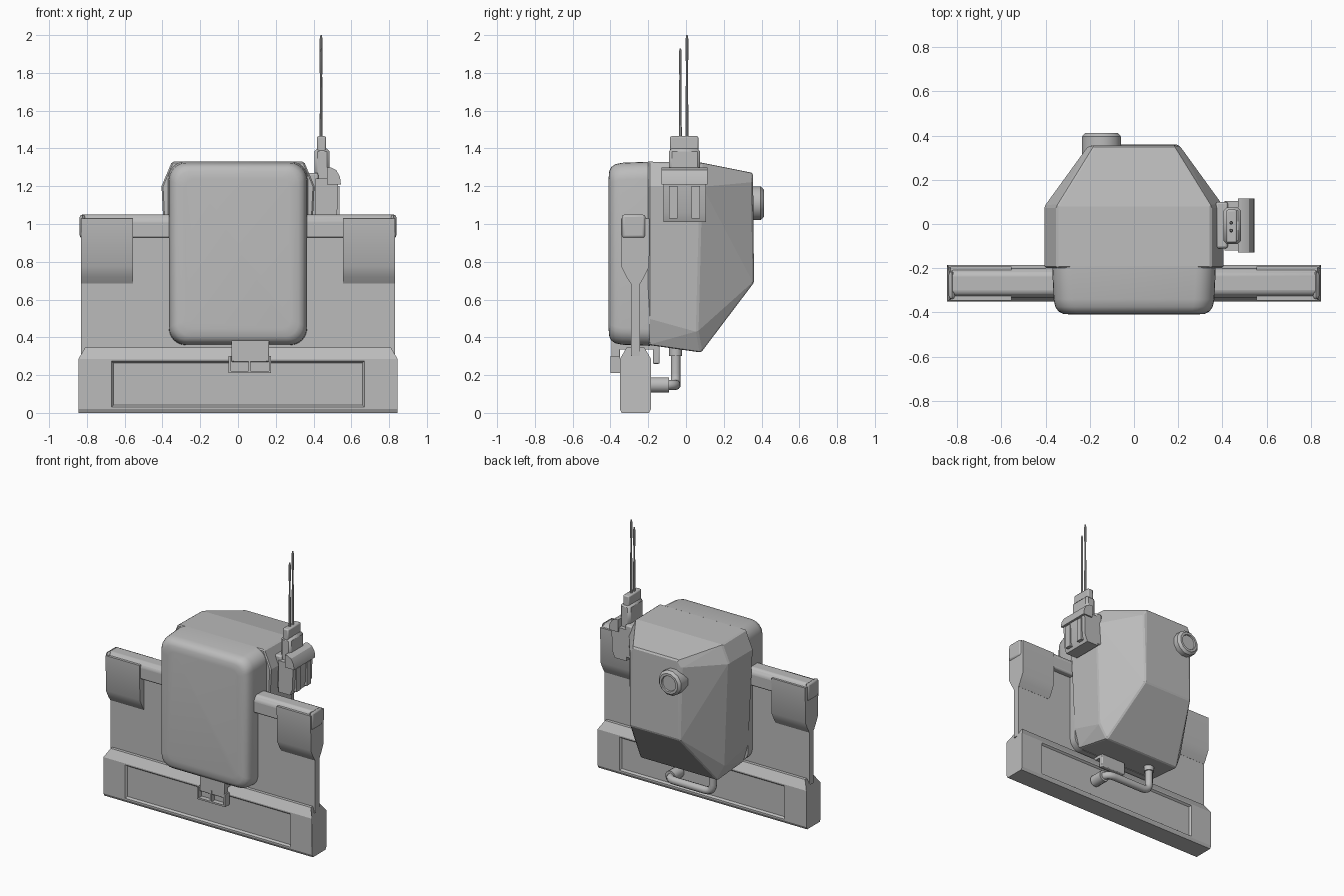
import bpy, bmesh, math
from mathutils import Vector

old = bpy.data.objects.get("Cube")
if old:
    bpy.data.objects.remove(old)

grey = bpy.data.materials.new("light_grey")
grey.use_nodes = True
grey.diffuse_color = (0.5, 0.5, 0.5, 1)
grey.node_tree.nodes["Principled BSDF"].inputs["Base Color"].default_value = (0.5, 0.5, 0.5, 1)


def finish(name, bm, bevel=0, segments=2, smooth=True):
    bmesh.ops.recalc_face_normals(bm, faces=bm.faces)
    mesh = bpy.data.meshes.new(name)
    bm.to_mesh(mesh)
    bm.free()
    mesh.materials.append(grey)
    ob = bpy.data.objects.new(name, mesh)
    bpy.context.collection.objects.link(ob)
    if bevel:
        mod = ob.modifiers.new("bevel", "BEVEL")
        mod.width, mod.segments, mod.limit_method = bevel, segments, "ANGLE"
    if smooth:
        bpy.ops.object.select_all(action="DESELECT")
        ob.select_set(True)
        bpy.context.view_layer.objects.active = ob
        bpy.ops.object.shade_smooth_by_angle(angle=math.radians(32))
    return ob


def loft(name, rings, **kw):
    bm = bmesh.new()
    loops = [[bm.verts.new(p) for p in ring] for ring in rings]
    n = len(loops[0])
    for a, b in zip(loops, loops[1:]):
        for i in range(n):
            bm.faces.new((a[i], a[(i + 1) % n], b[(i + 1) % n], b[i]))
    bm.faces.new(loops[0])
    bm.faces.new(loops[-1])
    return finish(name, bm, **kw)


def along_x(name, profile, x0, x1, **kw):
    """Extrude a (y, z) profile from x0 to x1."""
    return loft(name, [[(x, y, z) for y, z in profile] for x in (x0, x1)], **kw)


def box(name, x0, x1, y0, y1, z0, z1, **kw):
    return along_x(name, [(y0, z0), (y1, z0), (y1, z1), (y0, z1)], x0, x1, **kw)


def round_rect(y, inset, r):
    hw, z0, z1, pts = 0.37 - inset, 0.355 + inset, 1.33 - inset, []
    corners = [(hw - r, z1 - r), (r - hw, z1 - r), (r - hw, z0 + r), (hw - r, z0 + r)]
    for k, (cx, cz) in enumerate(corners):
        for i in range(7):
            a = math.pi / 2 * (k + i / 6)
            pts.append((cx + r * math.cos(a), y, cz + r * math.sin(a)))
    return pts


def rod(name, stations, sides=12, axis="Z", centre=(0, 0, 0)):
    """Turned part: (position, radius) stations along an axis."""
    rings = []
    for t, r in stations:
        ring = []
        for i in range(sides):
            a = 2 * math.pi * (i + 0.5) / sides
            u, v = r * math.cos(a), r * math.sin(a)
            p = (u, v, t) if axis == "Z" else (u, t, v)
            ring.append(Vector(centre) + Vector(p))
        rings.append(ring)
    return loft(name, rings)


# Faceted rear body
bm = bmesh.new()
half = [(0.35, -0.2, 1.33), (0.405, -0.2, 1.2), (0.37, -0.2, 0.5), (0.33, -0.2, 0.36),
        (0.35, 0.08, 1.325), (0.405, 0.08, 1.2), (0.36, 0.06, 0.43), (0.31, 0.08, 0.32),
        (0.18, 0.355, 1.27), (0.21, 0.35, 1.22), (0.2, 0.36, 0.69)]
for x, y, z in half:
    bm.verts.new((x, y, z))
    bm.verts.new((-x, y, z))
bmesh.ops.convex_hull(bm, input=bm.verts)
bmesh.ops.dissolve_limit(bm, angle_limit=0.03, verts=bm.verts, edges=bm.edges)
finish("rear_body", bm, bevel=0.008, segments=1, smooth=False)

# Rounded front cover
loft("front_cover", [round_rect(-0.19, 0, 0.09), round_rect(-0.34, 0.006, 0.09),
                     round_rect(-0.375, 0.014, 0.088), round_rect(-0.395, 0.028, 0.08),
                     round_rect(-0.406, 0.05, 0.07), round_rect(-0.41, 0.09, 0.05)])

# Wide panel with its top bar and end flaps
box("main_panel", -0.83, 0.83, -0.292, -0.243, 0.3, 0.98)
along_x("top_bar", [(-0.335, 0.925), (-0.335, 1.02), (-0.31, 1.05), (-0.225, 1.05),
                    (-0.2, 1.02), (-0.2, 0.925)], -0.83, 0.83, bevel=0.012)
flap = [(-0.293, 0.685), (-0.315, 0.72), (-0.343, 0.775), (-0.345, 1.03),
        (-0.193, 1.03), (-0.195, 0.775), (-0.222, 0.72), (-0.242, 0.685)]
for side, name in ((1, "left"), (-1, "right")):
    along_x(name + "_flap", flap, side * 0.555, side * 0.83)
    box(name + "_bar_cap", side * 0.81, side * 0.838, -0.34, -0.215, 0.925, 1.05, bevel=0.025)

# Base block with recessed front and back
base = [(-0.34, 0), (-0.35, 0.02), (-0.35, 0.285), (-0.315, 0.345), (-0.22, 0.345),
        (-0.185, 0.285), (-0.185, 0.02), (-0.195, 0)]
bm = bmesh.new()
loops = []
for x in (-0.845, -0.68, 0.68, 0.845):
    end = abs(x) > 0.8
    loops.append([bm.verts.new((math.copysign(0.81, x) if end and z > 0.3 else x, y, z)) for y, z in base])
for a, b in zip(loops, loops[1:]):
    for i in range(8):
        bm.faces.new((a[i], a[(i + 1) % 8], b[(i + 1) % 8], b[i]))
bm.faces.new(loops[0])
bm.faces.new(loops[-1])
bmesh.ops.recalc_face_normals(bm, faces=bm.faces)
big = [f for f in bm.faces if abs(f.normal.y) > 0.95 and f.calc_area() > 0.3]
bmesh.ops.inset_individual(bm, faces=big, thickness=0.015)
bmesh.ops.inset_individual(bm, faces=big, thickness=0.015, depth=-0.014)
finish("base_block", bm, smooth=False)

# Clip hanging over the base
box("clip_plate", -0.035, 0.165, -0.395, -0.35, 0.27, 0.4, bevel=0.006)
box("clip_bridge", -0.035, 0.165, -0.37, -0.15, 0.335, 0.37)
box("clip_rear", -0.035, 0.165, -0.175, -0.14, 0.26, 0.36, bevel=0.006)
box("clip_back", -0.04, 0.165, -0.365, -0.35, 0.21, 0.3)
box("clip_sill", -0.05, 0.175, -0.4, -0.35, 0.21, 0.222)
for x in (-0.05, 0.055, 0.163):
    box("clip_rib", x, x + 0.012, -0.4, -0.35, 0.21, 0.3)

# Bent hose from body underside to base
curve = bpy.data.curves.new("hose", "CURVE")
curve.dimensions = "3D"
curve.bevel_depth, curve.bevel_resolution, curve.use_fill_caps = 0.027, 3, True
spline = curve.splines.new("POLY")
path = [Vector(p) for p in ((-0.18, -0.055, 0.36), (-0.18, -0.055, 0.148),
                            (0.19, -0.055, 0.148), (0.19, -0.19, 0.148))]
pts = [path[0]]
for before, corner, after in zip(path, path[1:], path[2:]):
    p0 = corner + (before - corner).normalized() * 0.06
    p2 = corner + (after - corner).normalized() * 0.06
    for i in range(6):
        t = i / 5
        pts.append(p0 * (1 - t) ** 2 + corner * 2 * t * (1 - t) + p2 * t * t)
pts.append(path[-1])
spline.points.add(len(pts) - 1)
for point, p in zip(spline.points, pts):
    point.co = (*p, 1)
curve.materials.append(grey)
bpy.context.collection.objects.link(bpy.data.objects.new("hose", curve))
rod("hose_top_collar", [(0.3, 0.035), (0.36, 0.035)], centre=(-0.18, -0.055, 0))
rod("hose_base_collar", [(-0.19, 0.042), (-0.09, 0.042)], axis="Y", centre=(0.19, 0, 0.148))

# Round cap on the back
rod("rear_cap", [(0.3, 0.092), (0.395, 0.092), (0.412, 0.075), (0.412, 0.058), (0.402, 0.055)],
    sides=12, axis="Y", centre=(-0.147, 0, 1.11))

# Side pack with lid and pads
box("pack_mount", 0.37, 0.425, -0.11, 0.1, 1.03, 1.27, bevel=0.01)
loft("pack_body", [[(0.41, -0.12, z), (x, -0.12, z), (x, 0.105, z), (0.41, 0.105, z)]
                   for z, x in ((1.01, 0.505), (1.06, 0.525), (1.24, 0.53))])
for y in (-0.09, 0.03):
    box("pack_pad", 0.5, 0.537, y, y + 0.045, 1.03, 1.2)
lid = [(0.47, 1.21), (0.545, 1.21), (0.54, 1.25), (0.52, 1.285), (0.49, 1.3), (0.47, 1.3)]
loft("pack_lid", [[(x, y, z) for x, z in lid] for y in (-0.13, 0.115)])

# Antenna holder and its two rods
box("antenna_block", 0.405, 0.485, -0.09, 0.075, 1.22, 1.4, bevel=0.015, segments=1)
box("antenna_socket", 0.418, 0.466, -0.085, 0.065, 1.38, 1.465, bevel=0.008)
for name, y, top in (("front_antenna", -0.03, 1.93), ("rear_antenna", 0.005, 2.0)):
    rod(name, [(1.4, 0.009), (top - 0.14, 0.006), (top - 0.13, 0.008), (top - 0.02, 0.008), (top, 0.004)],
        sides=8, centre=(0.44, y, 0))
